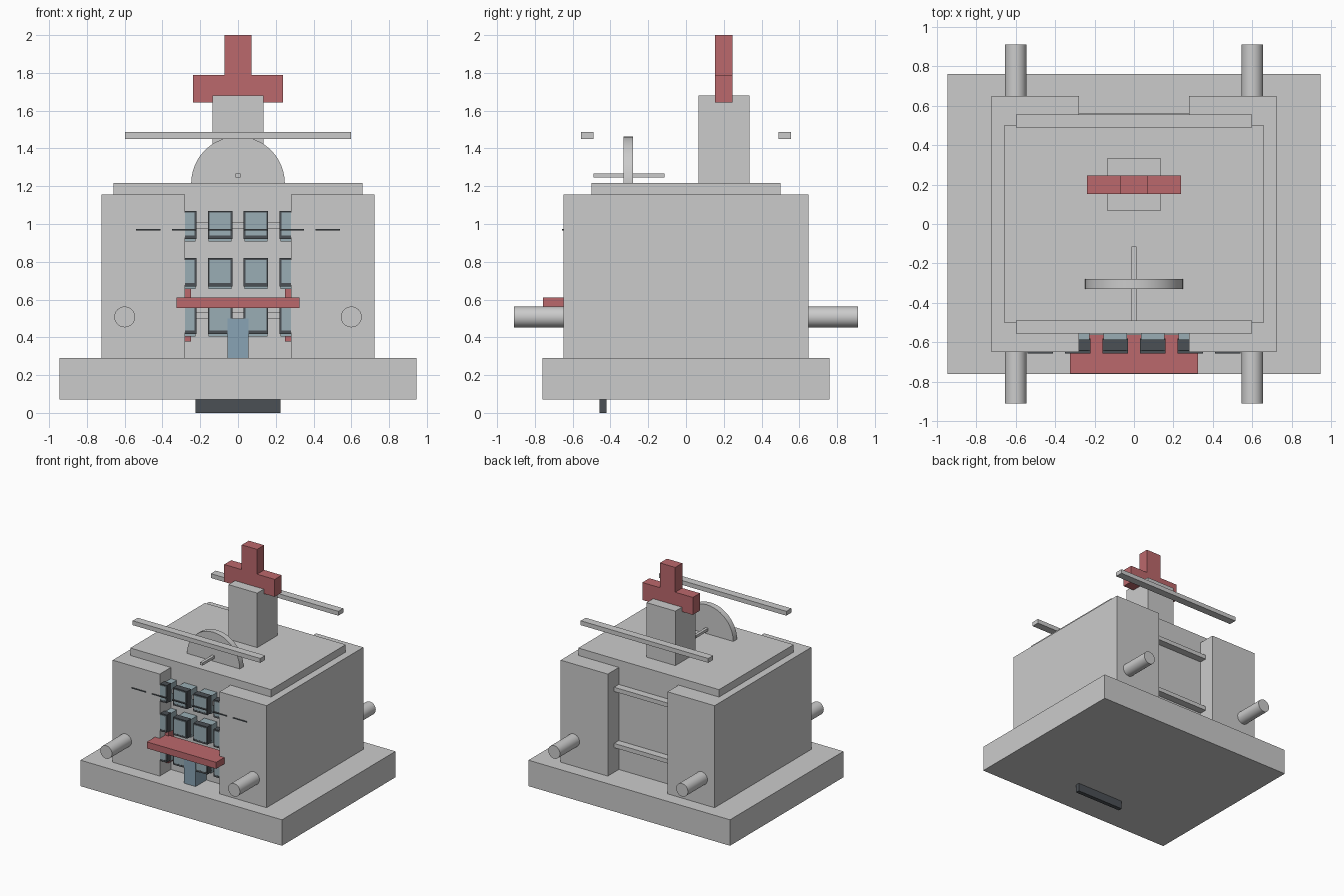
import bpy
from math import pi

if "Cube" in bpy.data.objects:
    bpy.data.objects.remove(bpy.data.objects["Cube"])


def material(name, rgb):
    m = bpy.data.materials.new(name)
    m.diffuse_color = (*rgb, 1)
    m.use_nodes = True
    m.node_tree.nodes["Principled BSDF"].inputs["Base Color"].default_value = m.diffuse_color
    return m


RED = material("red", (0.5, 0.14, 0.15))
DARK = material("dark", (0.07, 0.08, 0.09))
GLASS = material("glass", (0.32, 0.42, 0.46))
BLUE = material("blue", (0.25, 0.37, 0.46))


def box(name, x, y, z, mat=None):
    """Box from (min, max) ranges on each axis."""
    r = (x, y, z)
    bpy.ops.mesh.primitive_cube_add(size=1, location=[(a + b) / 2 for a, b in r])
    o = bpy.context.object
    o.name = name
    o.scale = [b - a for a, b in r]
    bpy.ops.object.transform_apply(location=False, rotation=False, scale=True)
    if mat:
        o.data.materials.append(mat)
    return o


def rod(name, x, z, radius, y, sides):
    """Cylinder along y."""
    bpy.ops.mesh.primitive_cylinder_add(
        vertices=sides, radius=radius, depth=y[1] - y[0],
        location=(x, sum(y) / 2, z), rotation=(pi / 2, 0, 0))
    o = bpy.context.object
    o.name = name
    bpy.ops.object.shade_smooth_by_angle(angle=0.5)
    return o


# Base and the strip under it
box("base", (-0.945, 0.945), (-0.76, 0.76), (0.07, 0.29))
box("base_strip", (-0.225, 0.225), (-0.457, -0.422), (0, 0.07), DARK)

# Central core, topped by a raised roof edge, between two side wings
box("core", (-0.66, 0.66), (-0.5, 0.5), (0.29, 1.218))
for s in (-1, 1):
    box("wing", sorted((s * 0.28, s * 0.722)), (-0.648, 0.648), (0.29, 1.155))
    rod("side_rod", s * 0.6, 0.508, 0.055, (-0.91, 0.91), 32)

# Rails crossing the front and back recesses
for z in (0.517, 0.993):
    for s in (-1, 1):
        box("rail", (-0.3, 0.3), sorted((s * 0.49, s * 0.563)), (z - 0.018, z + 0.018))

# Window grid in the front recess; outer columns sink into the wings
for row, z in enumerate((0.487, 0.74, 0.99)):
    for x in (-0.285, -0.095, 0.095, 0.285):
        box("window_frame", (x - 0.065, x + 0.065), (-0.64, -0.585), (z - 0.07, z + 0.08), DARK)
        box("window_pane", (x - 0.055, x + 0.055), (-0.644, -0.58), (z - 0.06, z + 0.07), GLASS)
        box("window_back", (x - 0.06, x + 0.06), (-0.585, -0.49), (z - 0.083, z + 0.07), GLASS)
        box("window_lip", (x - 0.065, x + 0.065), (-0.645, -0.58), (z - 0.062, z - 0.052), DARK)

# Thin sill line across the top row
for i in range(6):
    x = -0.475 + 0.19 * i
    box("sill", (x - 0.065, x + 0.065), (-0.656, -0.6), (0.966, 0.973), DARK)

# Door, porch beam and its posts
box("door", (-0.055, 0.055), (-0.646, -0.49), (0.29, 0.5), BLUE)
box("porch_beam", (-0.325, 0.325), (-0.757, -0.56), (0.555, 0.61), RED)
for s in (-1, 1):
    box("porch_post", sorted((s * 0.25, s * 0.3)), (-0.575, -0.5), (0.378, 0.66), RED)

# Roof wheel with axle, and the two floating bars
rod("roof_wheel", 0, 1.215, 0.248, (-0.33, -0.28), 48)
box("wheel_axle", (-0.012, 0.012), (-0.49, -0.115), (1.245, 1.267))
for s in (-1, 1):
    box("roof_bar", (-0.598, 0.598), sorted((s * 0.49, s * 0.556)), (1.45, 1.487))

# Tower and stepped finial
box("tower", (-0.135, 0.135), (0.065, 0.335), (1.2, 1.68))
box("finial_arm", (-0.237, 0.237), (0.153, 0.247), (1.642, 1.79), RED)
box("finial_stem", (-0.072, 0.072), (0.153, 0.247), (1.79, 2.0), RED)
